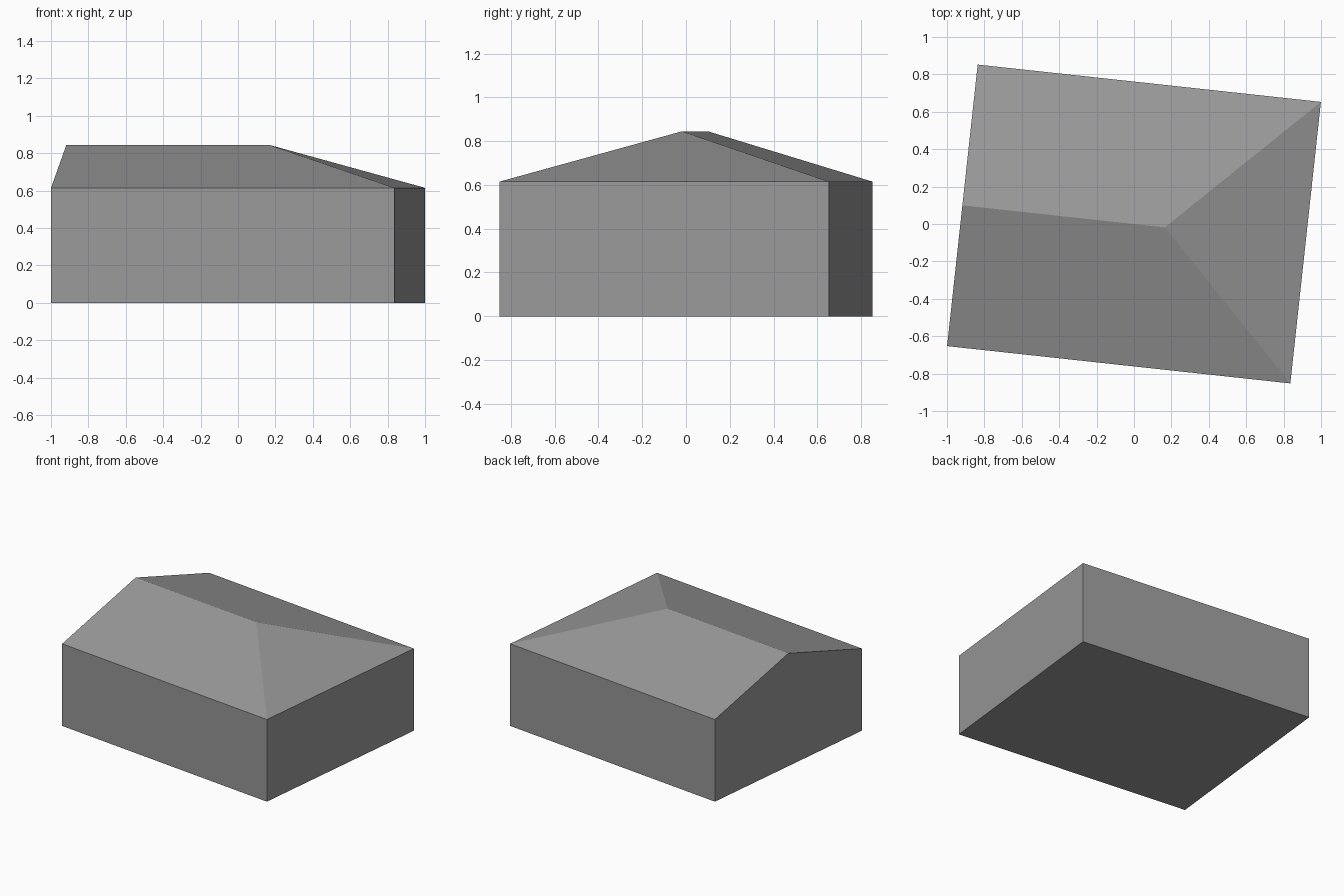
import bpy, math

cube = bpy.data.objects.get("Cube")
if cube:
    bpy.data.objects.remove(cube, do_unlink=True)

L, W = 0.923, 0.757          # half length and half width
EAVE, RIDGE = 0.615, 0.845   # heights
HIP = 0.166                  # where the ridge meets the hipped end
TURN = math.radians(-6.2)

grey = bpy.data.materials.new("warm grey")
grey.use_nodes = True
colour = (0.32, 0.32, 0.32, 1)
grey.diffuse_color = colour
bsdf = grey.node_tree.nodes["Principled BSDF"]
bsdf.inputs["Base Color"].default_value = colour


def add_part(name, verts, faces):
    mesh = bpy.data.meshes.new(name)
    mesh.from_pydata(verts, [], faces)
    mesh.materials.append(grey)
    obj = bpy.data.objects.new(name, mesh)
    obj.rotation_euler.z = TURN
    bpy.context.collection.objects.link(obj)
    return obj


def ring(z):
    return [(-L, -W, z), (L, -W, z), (L, W, z), (-L, W, z)]


gable_top, hip_top = (-L, 0, RIDGE), (HIP, 0, RIDGE)

# Walls with floor; the left end rises into a gable
sides = [(i, i + 1, i + 5, i + 4) for i in range(3)]
add_part("walls", ring(0) + ring(EAVE) + [gable_top],
         sides + [(3, 0, 4, 8, 7), (3, 2, 1, 0)])

# Roof: two long slopes and one hipped end
add_part("roof", ring(EAVE) + [gable_top, hip_top],
         [(0, 1, 5, 4), (2, 3, 4, 5), (1, 2, 5)])
